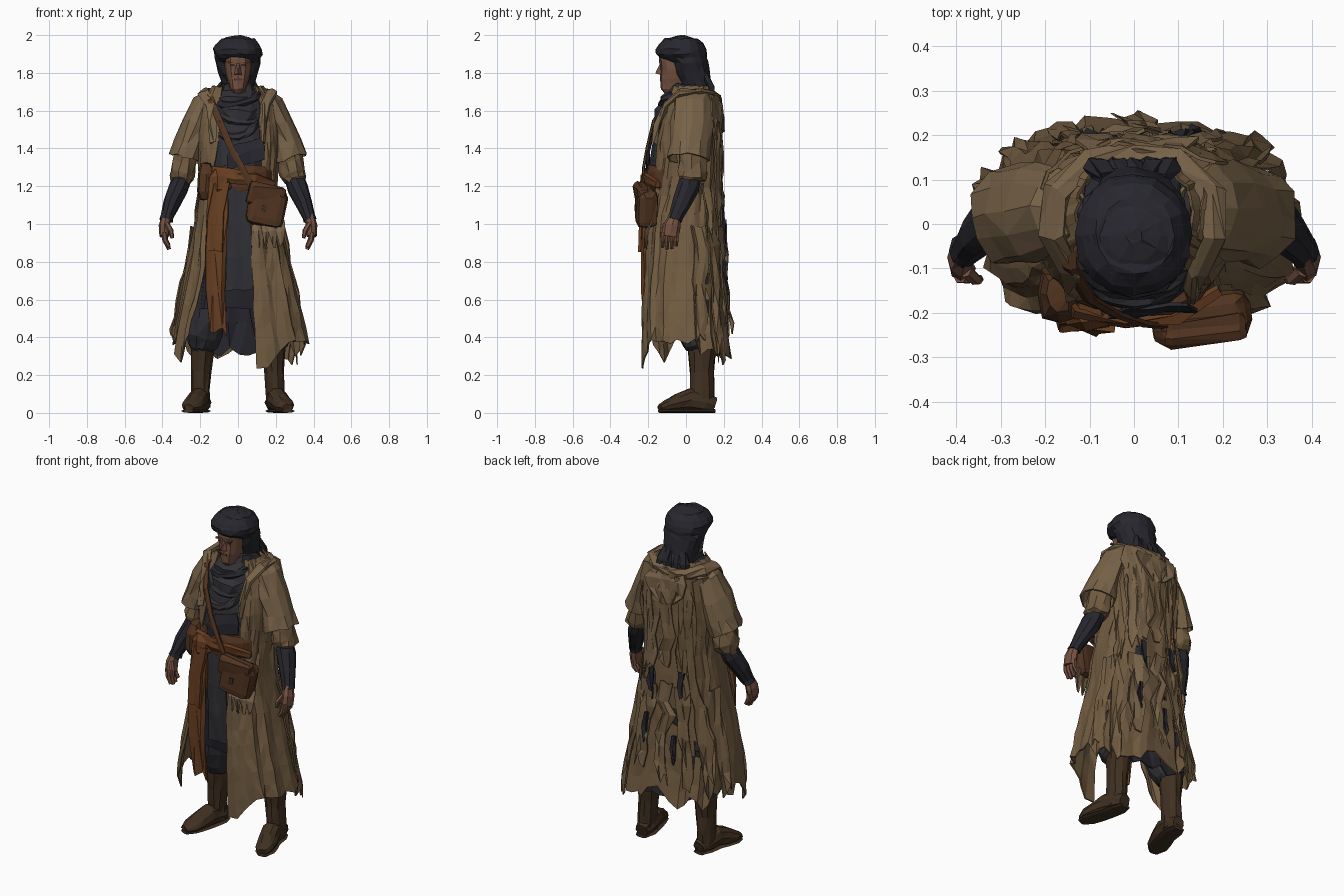
import bpy, bmesh, math, random
from mathutils import Vector, Euler

random.seed(11)
R = random.uniform


def material(name, rgb):
    m = bpy.data.materials.new(name)
    m.diffuse_color = (*rgb, 1)
    return m


TAN = material("tan_cloth", (.165, .105, .052))
LIGHT = material("light_tan_cloth", (.185, .122, .064))
DARK = material("dark_wrap", (.02, .02, .027))
GREY = material("grey_cloth", (.030, .030, .036))
BOOT = material("boot_leather", (.05, .029, .015))
BAG = material("bag_leather", (.085, .035, .015))
RUST = material("rust_sash", (.14, .05, .016))
SKIN = material("skin", (.18, .085, .053))


def make(name, verts, faces, mat, jit=0.0, thick=0.0):
    bm = bmesh.new()
    vs = [bm.verts.new((x + R(-jit, jit), y + R(-jit, jit), max(0, z + R(-jit, jit)))) for x, y, z in verts]
    for f in faces:
        bm.faces.new([vs[i] for i in f])
    bmesh.ops.delete(bm, geom=[v for v in bm.verts if not v.link_faces], context='VERTS')
    bmesh.ops.recalc_face_normals(bm, faces=bm.faces)
    bmesh.ops.triangulate(bm, faces=bm.faces)
    me = bpy.data.meshes.new(name)
    bm.to_mesh(me)
    bm.free()
    me.materials.append(mat)
    ob = bpy.data.objects.new(name, me)
    bpy.context.collection.objects.link(ob)
    if thick:
        ob.modifiers.new("thickness", 'SOLIDIFY').thickness = thick
    return ob


def skin_rings(name, rings, mat, jit, cap=True):
    n = len(rings[0])
    verts = [p for r in rings for p in r]
    faces = [(i*n+j, i*n+(j+1) % n, (i+1)*n+(j+1) % n, (i+1)*n+j)
             for i in range(len(rings)-1) for j in range(n)]
    if cap:
        faces += [tuple(range(n)), tuple(range(len(verts)-n, len(verts)))]
    return make(name, verts, faces, mat, jit, 0 if cap else .008)


def section(rx, yf, yb, a, p=.75):
    # rounded-box outline, a = 0 at the front
    sp = lambda v: math.copysign(abs(v)**p, v)
    return rx*sp(math.sin(a)), (yf+yb)/2-(yb-yf)/2*sp(math.cos(a))


def loft(name, rows, mat, n=16, jit=.004, p=.85, cx=0):
    rings = []
    for z, rx, yf, yb in rows:
        ring = [section(rx, yf, yb, 2*math.pi*j/n, p) for j in range(n)]
        rings.append([(x+cx, y, z) for x, y in ring])
    return skin_rings(name, rings, mat, jit)


def tube(name, pts, mat, n=10, side=1, hint=(1, 0, 0), jit=.003, cap=True):
    # swept ellipse; each point is x, y, z, radius across, radius deep
    rings = []
    for i, q in enumerate(pts):
        t = (Vector(pts[min(i+1, len(pts)-1)][:3])-Vector(pts[max(i-1, 0)][:3])).normalized()
        h = Vector(hint)
        u = (h-t*h.dot(t)).normalized()
        v = t.cross(u)
        ring = [Vector(q[:3])+u*q[3]*math.cos(2*math.pi*k/n)+v*q[4]*math.sin(2*math.pi*k/n) for k in range(n)]
        rings.append([(side*p.x, p.y, p.z) for p in ring])
    return skin_rings(name, rings, mat, jit, cap)


def strip(name, pts, across, mat, cols=3, ragged=.0, jit=.004, thick=.008):
    # hanging ribbon; each point is x, y, z, width
    a = Vector(across).normalized()
    drop = [R(-ragged, ragged) for _ in range(cols+1)]
    verts = []
    for i, (x, y, z, w) in enumerate(pts):
        for c in range(cols+1):
            p = Vector((x, y, z))+a*w*(c/cols-.5)
            p.z += drop[c] if i == len(pts)-1 else 0
            p.y += .003*(-1)**c
            verts.append(p)
    m = cols+1
    faces = [(i*m+c, i*m+c+1, i*m+m+c+1, i*m+m+c) for i in range(len(pts)-1) for c in range(cols)]
    return make(name, verts, faces, mat, jit, thick)


def box(name, loc, size, mat, rot=(0, 0, 0), bev=.0, jit=0):
    bm = bmesh.new()
    bmesh.ops.create_cube(bm, size=1)
    bmesh.ops.scale(bm, vec=size, verts=bm.verts)
    if bev:
        bmesh.ops.bevel(bm, geom=bm.edges[:], offset=bev, segments=2, affect='EDGES', profile=.5)
    bmesh.ops.rotate(bm, matrix=Euler(rot).to_matrix(), verts=bm.verts)
    bmesh.ops.translate(bm, vec=loc, verts=bm.verts)
    bm.verts.index_update()
    vs = [v.co.copy() for v in bm.verts]
    fs = [[v.index for v in f.verts] for f in bm.faces]
    bm.free()
    return make(name, vs, fs, mat, jit)


# Coat profile: z, half width, front y, back y, right and left opening edge
COAT = [(1.73, .13, -.08, .13, -.085, .085), (1.68, .19, -.10, .165, -.1, .12), (1.6, .22, -.13, .175, -.1, .12),
        (1.45, .225, -.165, .175, -.1, .13), (1.3, .21, -.185, .175, -.13, .13), (1.2, .2, -.19, .175, -.16, .12),
        (1.0, .225, -.205, .185, -.17, .07), (.8, .265, -.22, .19, -.17, .075), (.6, .30, -.235, .2, -.2, .08),
        (.4, .335, -.24, .215, -.25, .09), (.28, .35, -.24, .235, -.27, .1)]


def coat_at(z):
    for a, b in zip(COAT, COAT[1:]):
        if z >= b[0]:
            t = (a[0]-z)/(a[0]-b[0])
            return [a[k]+(b[k]-a[k])*t for k in range(1, 6)]
    return list(COAT[-1][1:])


# Open-fronted coat with folds, torn holes and a jagged hem
cols, rows = 42, 15
fold = [math.sin(j*1.9)*R(.3, 1) for j in range(cols+1)]
hem = [R(.36, .41) if j in range(6, 12) or j in range(30, 37) else R(.28, .39) for j in range(cols+1)]
hem[:5] = [.42, .36, .31, .27, .31]
hem[-4:] = [.33, .29, .24, .23]
verts, faces = [], []
for i in range(rows+1):
    z0 = 1.73-1.45*i/rows
    rx, yf, yb, xr, xl = coat_at(z0)
    a0 = math.asin(min(1, abs(xr)/rx)**(1/.75))
    a1 = math.asin(min(1, xl/rx)**(1/.75))
    for j in range(cols+1):
        a = -a0-(2*math.pi-a0-a1)*j/cols
        x, y = section(rx, yf, yb, a)
        k = 1+fold[j]*(.012+.045*max(0, (1.55-z0)/1.3))
        kx = k*(1+.04*max(0, (.9-z0)/.6)*(1 if x > 0 else -1))
        z = z0 if z0 > .8 else .8-(.8-z0)*(.8-hem[j])/.52
        verts.append((x*kx, y*k, z))
for i in range(rows):
    for j in range(cols):
        if not (6 < i < rows-2 and 11 < j < 31 and R(0, 1) < .10):
            q = i*(cols+1)+j
            faces.append((q, q+1, q+cols+2, q+cols+1))
make("coat", verts, faces, TAN, .005, .008)

# Tattered cloth panels hanging over the back of the coat
for tier, (top, low, count, spread) in enumerate([(1.66, 1.0, 7, .95), (1.0, .38, 7, 1.2)]):
    for k in range(count):
        a = math.pi+spread*(2*k/(count-1)-1)+R(-.08, .08)
        end, w = low+R(-.08, .12), R(.08, .12)
        pts = []
        for s in range(7):
            z = top+R(-.02, .02)+(end-top)*s/6
            rx, yf, yb = coat_at(z)[:3]
            o = 1.04+R(0, .06)+.01*s
            x, y = section(rx, yf, yb, a+R(-.05, .05))
            pts.append((x*(1+(o-1)*.6), min(y*o, .255), z, w*R(.75, 1.15)*(1-.06*s)))
        e, f = section(rx, yf, yb, a-.1), section(rx, yf, yb, a+.1)
        strip(f"tatter_{tier}_{k}", pts, (f[0]-e[0], f[1]-e[1], 0), random.choice((TAN, TAN, LIGHT)), 3, .06, .009)
for k, (x, z) in enumerate([(-.11, 1.02), (.0, .93), (.09, 1.0), (.12, .72), (-.06, .62)]):
    strip(f"dark_rag_{k}", [(x, .198, z+.08, .03), (x+.01, .205, z, .035), (x, .21, z-.08, .012)], (1, 0, 0), DARK, 2, .03, .006)

# Dark underlayer, torso and neck scarf
loft("torso", [(1.15, .165, -.165, .15), (1.3, .17, -.19, .155), (1.45, .175, -.178, .155), (1.6, .15, -.145, .155),
               (1.66, .13, -.12, .15)], GREY, 14, .007)
loft("under_skirt", [(1.2, .165, -.17, .15), (1.0, .17, -.17, .155), (.8, .20, -.165, .165), (.55, .235, -.12, .17)], DARK, 16, .008)
strip("coat_lining", [(0, .155, .62, .4), (0, .165, .48, .42), (0, .175, .33, .4)], (1, 0, 0), DARK, 8, .03, .008)
loft("neck_scarf", [(1.55, .115, -.165, .13), (1.6, .13, -.162, .16), (1.64, .12, -.13, .165), (1.67, .12, -.132, .155),
                    (1.71, .09, -.1, .135), (1.74, .085, -.085, .12)], GREY, 14, .009)
for k, (z, r, d) in enumerate([(1.665, .105, .03), (1.6, .115, .06), (1.53, .1, .07)]):
    tube(f"scarf_fold_{k}", [(r*math.cos(t), -.07-k*.022-.06*math.sin(t), z-d*math.sin(t)+.02*math.cos(t)*(-1)**k, .022, .017)
                             for t in [math.pi*(m/8) for m in range(9)]], (DARK, GREY, GREY)[k], 6, hint=(0, .3, 1), jit=.004)
strip("chest_wrap", [(.05, -.185, 1.44, .15), (.04, -.205, 1.38, .2), (.04, -.205, 1.31, .2)], (1, .05, .25), DARK, 3, .01, .007)
strip("front_panel", [(.0, -.2, 1.2, .15), (.0, -.208, 1.0, .13), (.005, -.205, .82, .13), (.005, -.195, .65, .14)], (1, 0, 0), GREY, 3, .015, .006)

# Folded hood lying around the neck
half = [(.135, -.165, 1.43, .012, .01), (.135, -.15, 1.53, .02, .015), (.14, -.105, 1.63, .026, .018),
        (.18, -.03, 1.685, .03, .024), (.17, .07, 1.69, .035, .03), (.1, .135, 1.67, .04, .032)]
ring = half+[(0, .15, 1.66, .042, .032)]+[(-p[0], *p[1:]) for p in reversed(half)]
tube("hood_roll", ring, LIGHT, 8, hint=(1, 0, 1), jit=.009)
strip("hood_back", [(0, .165, 1.69, .2), (0, .19, 1.63, .28), (0, .195, 1.56, .24), (0, .195, 1.49, .12)], (1, 0, 0), LIGHT, 5, .03, .01)

# Head: face, features and wrapped cloth
loft("face", [(1.69, .025, -.115, -.02), (1.715, .043, -.135, .02), (1.77, .058, -.136, .02), (1.82, .067, -.135, .02),
              (1.87, .07, -.142, .02), (1.91, .065, -.14, .02)], SKIN, 12, .002)
make("nose", [(-.008, -.136, 1.855), (.008, -.136, 1.855), (-.02, -.132, 1.79), (.02, -.132, 1.79), (0, -.163, 1.797)],
     [(0, 1, 4), (0, 4, 2), (1, 3, 4), (2, 4, 3), (0, 2, 3, 1)], SKIN)
box("mouth", (0, -.134, 1.765), (.04, .008, .008), BAG)
for s in (-1, 1):
    box(f"eye_{s}", (s*.028, -.131, 1.842), (.024, .008, .009), DARK)
    box(f"brow_{s}", (s*.03, -.136, 1.86), (.045, .012, .009), SKIN, (0, s*.12, 0))
loft("head_wrap", [(1.69, .08, -.01, .135), (1.75, .09, -.045, .135), (1.80, .106, -.07, .125), (1.855, .12, -.085, .115),
                   (1.88, .121, -.14, .112), (1.9, .129, -.158, .112), (1.925, .13, -.162, .108), (1.955, .115, -.145, .093),
                   (1.98, .088, -.11, .062)], DARK, 16, .005, .97)
loft("wrap_crown", [(1.97, .1, -.125, .075), (1.988, .06, -.085, .03), (1.998, .02, -.045, -.005)], DARK, 12, .002, 1)
for k in range(5):
    x = -.08+.04*k
    tube(f"wrap_tail_{k}", [(x*.7, .1, 1.78, .022, .02), (x, .13, 1.72, .03, .02), (x*1.1, .14, R(1.65, 1.68), .018, .012)], DARK, 6, jit=.008)

for s, tag in ((1, "left"), (-1, "right")):
    # Sleeves, forearm wraps and hands
    tube("sleeve_"+tag, [(.13, .035, 1.69, .035, .075), (.175, .035, 1.635, .062, .1), (.218, .03, 1.52, .076, .11),
                         (.258, .02, 1.42, .083, .11), (.28, .015, 1.345, .095, .11)], LIGHT, 12, s, jit=.009, cap=False)
    tube("rolled_sleeve_"+tag, [(.26, .035, 1.45, .06, .07), (.28, .035, 1.33, .062, .075), (.292, .035, 1.27, .07, .078),
                                (.298, .03, 1.24, .068, .072), (.3, .03, 1.22, .05, .055)], TAN, 10, s, jit=.008)
    tube("forearm_wrap_"+tag, [(.285, .03, 1.27, .05, .055), (.315, .01, 1.19, .055, .06), (.35, -.025, 1.11, .045, .05),
                               (.375, -.055, 1.04, .036, .04), (.38, -.06, 1.02, .037, .041)], DARK, 9, s, jit=.003)
    tube("palm_"+tag, [(.378, -.06, 1.04, .028, .032), (.39, -.075, .99, .03, .046), (.39, -.085, .935, .026, .046)], SKIN, 8, s, jit=.002)
    for k in range(4):
        y, l = -.12+.024*k, (.0, -.012, -.008, .008)[k]
        tube(f"finger_{k}_{tag}", [(.391, y, .955, .015, .014), (.386, y-.002, .915, .015, .013),
                                   (.365, y-.004, .878+l, .01, .01)], SKIN, 6, s, jit=.001)
    tube("thumb_"+tag, [(.378, -.105, 1.0, .016, .016), (.355, -.125, .965, .014, .013), (.347, -.125, .925, .01, .01)], SKIN, 6, s, jit=.001)
    # Trousers and boots
    tube("trouser_"+tag, [(.09, .02, 1.0, .09, .12), (.13, .03, .75, .1, .12), (.165, .045, .5, .1, .11),
                          (.18, .06, .42, .095, .105), (.19, .08, .36, .08, .088), (.19, .085, .33, .05, .06)], GREY, 11, s, jit=.008)
    tube("boot_shaft_"+tag, [(.188, .085, .37, .062, .075), (.19, .085, .33, .06, .075), (.193, .085, .22, .051, .066),
                             (.198, .085, .12, .05, .064), (.2, .085, .03, .052, .066)], BOOT, 10, s, jit=.005)
    tube("boot_foot_"+tag, [(.192, .152, .04, .035, .04), (.197, .1, .055, .054, .055), (.21, .02, .068, .056, .066),
                            (.228, -.04, .052, .058, .05), (.248, -.1, .035, .055, .034), (.262, -.138, .026, .03, .02)], BOOT, 10, s, jit=.003)
    tube("boot_sole_"+tag, [(.192, .154, .01, .036, .01), (.197, .1, .01, .055, .01), (.21, .02, .01, .053, .01),
                            (.23, -.04, .01, .057, .01), (.25, -.1, .01, .055, .01), (.263, -.14, .01, .03, .01)], BOOT, 8, s, jit=0)

# Belts, hanging sash and its knot
loft("belt_wide", [(1.17, .195, -.2, .14), (1.2, .2, -.212, .14), (1.28, .195, -.21, .14), (1.31, .19, -.2, .14)], BAG, 16, .006)
tube("belt_band", [(-.2, -.1, 1.26, .03, .012), (-.13, -.2, 1.27, .035, .015), (-.02, -.218, 1.25, .04, .015), (.09, -.212, 1.24, .035, .015),
                   (.19, -.15, 1.21, .02, .012)], RUST, 6, hint=(0, 0, 1), jit=.006)
loft("sash_knot", [(1.15, .03, -.22, -.17), (1.19, .06, -.24, -.16), (1.25, .06, -.238, -.16), (1.29, .035, -.22, -.17)], RUST, 8, .009, cx=-.1)
loft("small_pouch", [(1.13, .03, -.2, -.12), (1.17, .045, -.222, -.1), (1.27, .045, -.22, -.1), (1.32, .03, -.2, -.12)], BAG, 8, .007, cx=-.17)
strip("sash_long", [(-.1, -.225, 1.22, .1), (-.11, -.232, 1.05, .12), (-.115, -.232, .85, .12), (-.115, -.23, .65, .1), (-.1, -.222, .44, .09)],
      (1, .05, 0), RUST, 4, .03, .009, .018)
strip("sash_short", [(-.085, -.235, 1.22, .07), (-.125, -.245, 1.05, .085), (-.13, -.245, .85, .08)], (1, 0, .1), RUST, 3, .04, .008, .015)

# Shoulder bag with flap and strap
box("bag", (.15, -.21, 1.09), (.2, .11, .2), BAG, (0, .18, .12), .035, .005)
box("bag_flap", (.148, -.235, 1.15), (.2, .065, .12), BAG, (.12, .22, .12), .022, .005)
box("bag_clasp", (.14, -.266, 1.085), (.022, .01, .035), BOOT, (0, .15, .1))
strip("bag_strap", [(-.15, .02, 1.71, .035), (-.145, -.1, 1.66, .035), (-.1, -.175, 1.55, .035), (-.04, -.21, 1.41, .035),
                    (.02, -.23, 1.3, .035), (.08, -.235, 1.18, .035)], (1, -.1, .4), BAG, 2, 0, .001, .01)
for k in range(4):
    x = .1+.04*k
    strip(f"bag_fringe_{k}", [(x, -.19, 1.02, .05), (x+.005, -.215, .96, .045), (x+.01, -.215, R(.86, .92), .015)], (1, .2, 0), LIGHT, 2, .02)
